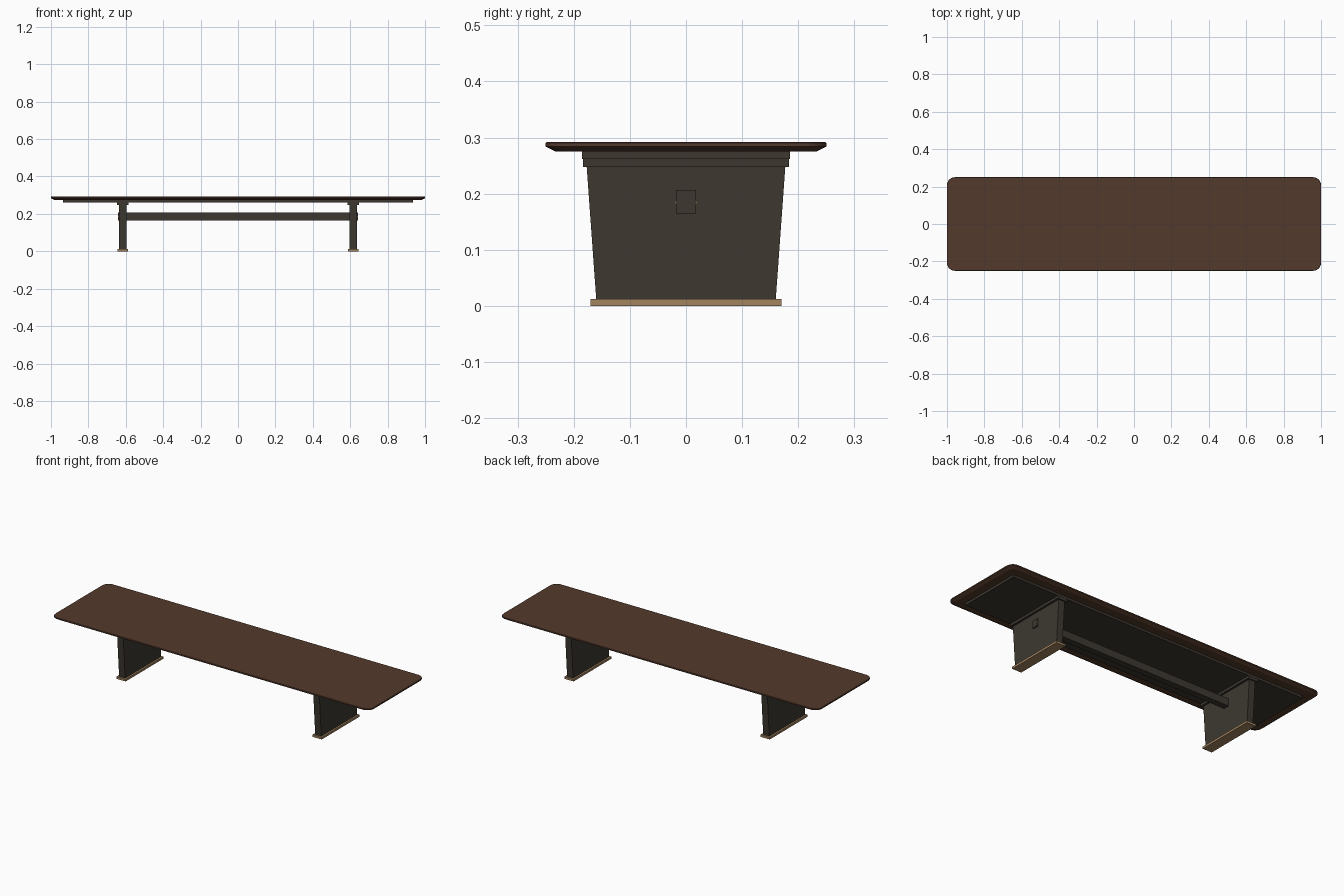
import bpy, bmesh, math

if "Cube" in bpy.data.objects:
    bpy.data.objects.remove(bpy.data.objects["Cube"])


def material(name, rgb):
    m = bpy.data.materials.new(name)
    m.diffuse_color = (*rgb, 1)
    m.use_nodes = True
    m.node_tree.nodes["Principled BSDF"].inputs["Base Color"].default_value = m.diffuse_color
    return m


BROWN = material("walnut brown", (0.088, 0.042, 0.025))
DARK = material("dark charcoal wood", (0.047, 0.039, 0.030))
TAN = material("light oak", (0.36, 0.23, 0.115))


def loft(name, rings, mat):
    """Closed solid through equal-sized rings of points, bottom to top."""
    bm = bmesh.new()
    loops = [[bm.verts.new(p) for p in r] for r in rings]
    n = len(loops[0])
    for a, b in zip(loops, loops[1:]):
        for i in range(n):
            j = (i + 1) % n
            bm.faces.new((a[i], a[j], b[j], b[i]))
    bm.faces.new(loops[0][::-1])
    bm.faces.new(loops[-1])
    bmesh.ops.recalc_face_normals(bm, faces=bm.faces)
    me = bpy.data.meshes.new(name)
    bm.to_mesh(me)
    bm.free()
    me.materials.append(mat)
    ob = bpy.data.objects.new(name, me)
    bpy.context.collection.objects.link(ob)
    return ob


def rounded(hx, hy, r, z, seg=6):
    """Rounded rectangle ring."""
    pts = []
    for k, (sx, sy) in enumerate([(1, 1), (-1, 1), (-1, -1), (1, -1)]):
        for i in range(seg + 1):
            a = math.pi / 2 * (k + i / seg)
            pts.append((sx * (hx - r) + r * math.cos(a),
                        sy * (hy - r) + r * math.sin(a), z))
    return pts


def rect(cx, hx, hy, z):
    return [(cx + sx * hx, sy * hy, z)
            for sx, sy in [(1, 1), (-1, 1), (-1, -1), (1, -1)]]


def box(name, cx, hx, hy, z0, z1, mat, hy_top=None):
    return loft(name, [rect(cx, hx, hy, z0), rect(cx, hx, hy_top or hy, z1)], mat)


# Table top with chamfered underside
loft("table_top", [rounded(0.982, 0.232, 0.030, 0.275),
                   rounded(1.0, 0.25, 0.042, 0.284),
                   rounded(1.0, 0.25, 0.042, 0.2905),
                   rounded(0.9985, 0.2485, 0.0405, 0.292)], BROWN)

# Panel under the top
box("under_panel", 0, 0.935, 0.185, 0.262, 0.2755, DARK)

# Stretcher through both legs
box("stretcher", 0, 0.642, 0.0175, 0.165, 0.207, DARK)

# Trestle legs with cleats, feet and pins
for side, s in (("left", -1), ("right", 1)):
    x = s * 0.616
    box(side + "_leg", x, 0.019, 0.160, 0.012, 0.248, DARK, 0.177)
    box(side + "_cleat", x, 0.031, 0.184, 0.248, 0.262, DARK)
    box(side + "_foot", x, 0.029, 0.170, 0, 0.012, TAN)
    box(side + "_pin", s * 0.637, 0.003, 0.0195, 0.181, 0.188, TAN)
